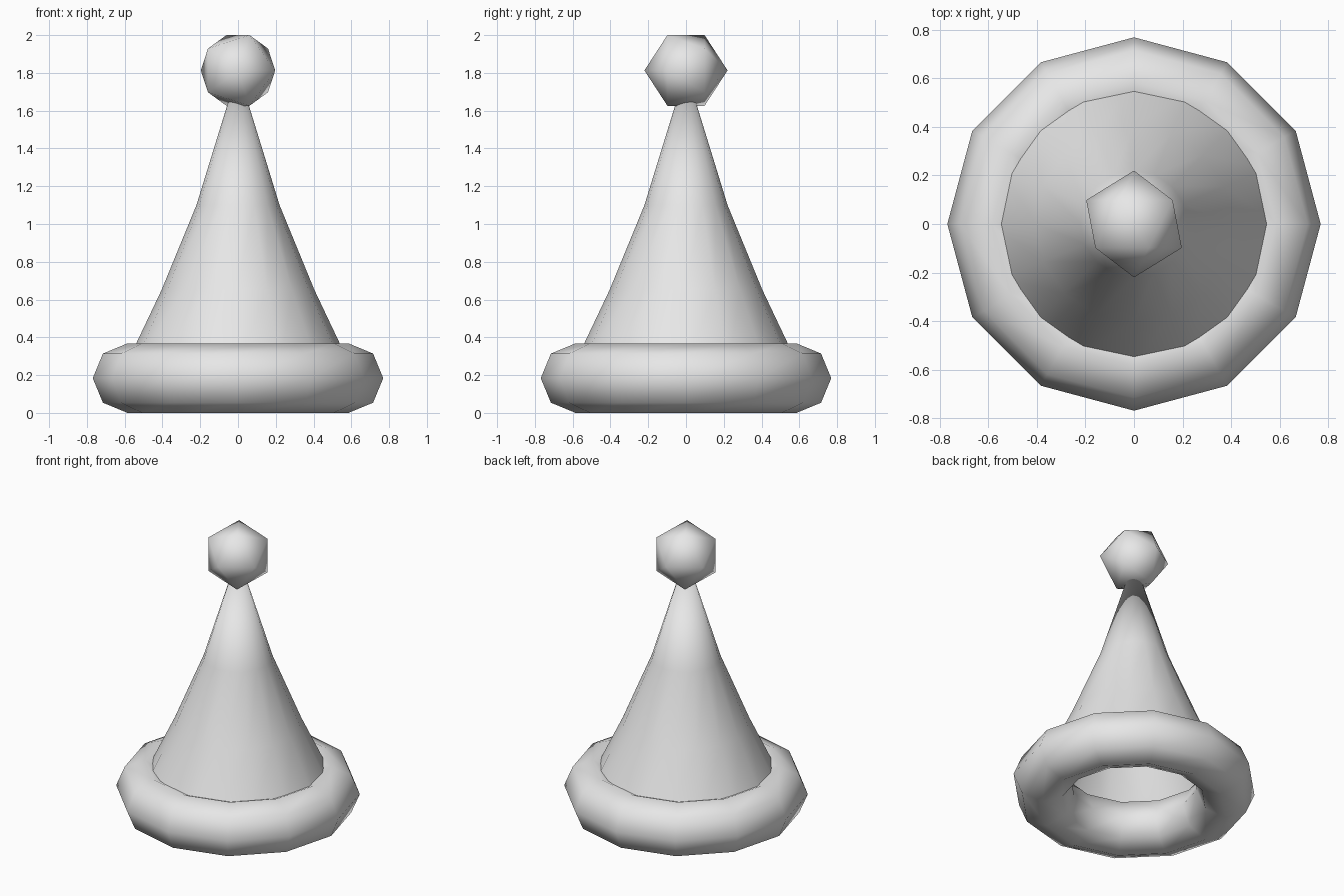
import bpy, bmesh, math

if "Cube" in bpy.data.objects:
    bpy.data.objects.remove(bpy.data.objects["Cube"])

grey = bpy.data.materials.new("light_grey")
grey.diffuse_color = (0.8, 0.8, 0.8, 1)
grey.use_nodes = True
grey.node_tree.nodes["Principled BSDF"].inputs["Base Color"].default_value = grey.diffuse_color


def finish(obj, name):
    obj.name = name
    obj.data.materials.clear()
    obj.data.materials.append(grey)
    for poly in obj.data.polygons:
        poly.use_smooth = True


# Padded brim ring: 12 sides around, octagonal section
bpy.ops.mesh.primitive_torus_add(major_segments=12, minor_segments=8,
                                 major_radius=0.585, minor_radius=0.184,
                                 location=(0, 0, 0.184))
finish(bpy.context.object, "brim")

# Hollow cone, open below, slightly flared toward the base
SIDES = 16
bm = bmesh.new()
rings = []
for radius, z in [(0.59, 0.26), (0.405, 0.65), (0.22, 1.10)]:
    rings.append([bm.verts.new((radius * math.cos(2 * math.pi * i / SIDES),
                                radius * math.sin(2 * math.pi * i / SIDES), z))
                  for i in range(SIDES)])
tip = bm.verts.new((0, 0, 1.815))
for i in range(SIDES):
    j = (i + 1) % SIDES
    for low, high in zip(rings, rings[1:]):
        bm.faces.new((low[i], low[j], high[j], high[i]))
    bm.faces.new((rings[-1][i], rings[-1][j], tip))
mesh = bpy.data.meshes.new("cone")
bm.to_mesh(mesh)
bm.free()
cone = bpy.data.objects.new("cone", mesh)
bpy.context.collection.objects.link(cone)
finish(cone, "cone")

# Bobble on the tip: a 20-sided ball lying on its side
bpy.ops.mesh.primitive_ico_sphere_add(subdivisions=1, radius=0.22,
                                      location=(0, 0, 1.813),
                                      rotation=(math.pi / 2, 0, 0))
finish(bpy.context.object, "bobble")
